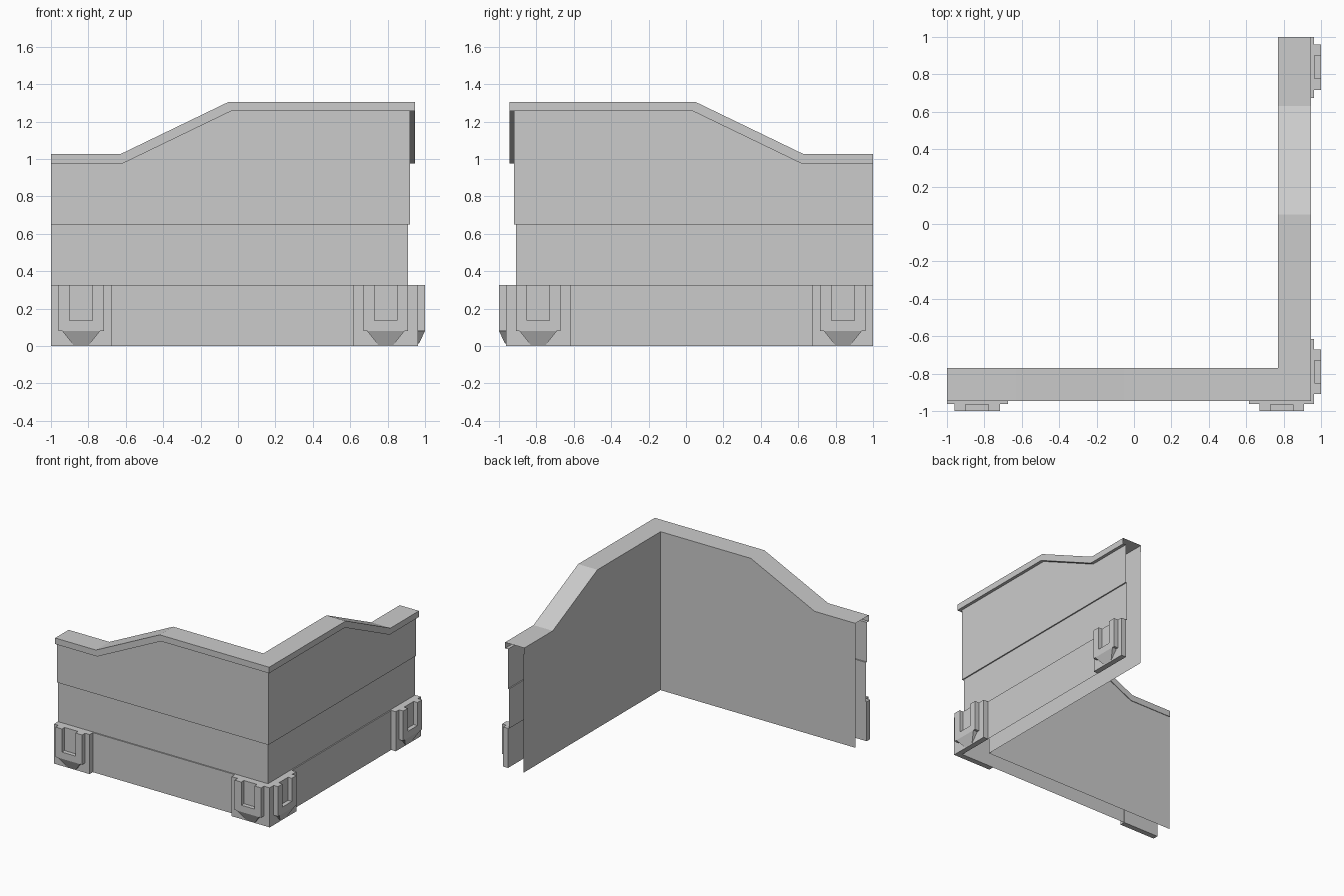
import bpy, bmesh

if "Cube" in bpy.data.objects:
    bpy.data.objects.remove(bpy.data.objects["Cube"])

BREAKS = [(-1.0, 1.025), (-0.63, 1.025), (-0.05, 1.305), (None, 1.305)]  # along-wall position, cap height
CAP = 0.05


def add_object(name, bm):
    me = bpy.data.meshes.new(name)
    bm.to_mesh(me)
    bm.free()
    ob = bpy.data.objects.new(name, me)
    bpy.context.collection.objects.link(ob)
    return ob


def place(u, d, z, side):
    """u runs along the wall, d is the outward distance; side 1 mirrors over the corner diagonal."""
    return (d, -u, z) if side else (u, -d, z)


def sweep(name, section):
    """Sweep an open section round the L. Each point is (d, z, follows_cap)."""
    stations = [(b, 0) for b in BREAKS] + [(b, 1) for b in reversed(BREAKS[:-1])]
    bm = bmesh.new()
    rows = []
    for (u, top), side in stations:
        row = []
        for d, z, follows in section:
            uu = d if u is None else u
            if follows and z < 0 and u is not None and u > -0.9:
                uu += 0.012
            row.append(bm.verts.new(place(uu, d, top + z if follows else z, side)))
        rows.append(row)
    for a, b in zip(rows, rows[1:]):
        for j in range(len(section) - 1):
            bm.faces.new((a[j], b[j], b[j + 1], a[j + 1]))
    return add_object(name, bm)


def prism(bm, outline, d0, d1, side):
    """Extrude a (u, z) outline from d0 out to d1."""
    back = [bm.verts.new(place(u, d0, z, side)) for u, z in outline]
    front = [bm.verts.new(place(u, d1, z, side)) for u, z in outline]
    bm.faces.new(back)
    bm.faces.new(front[::-1])
    n = len(outline)
    for i in range(n):
        k = (i + 1) % n
        bm.faces.new((back[i], front[i], front[k], back[k]))


def bracket(name, p0, p1, u0, u1, side):
    bm = bmesh.new()
    top = 0.325
    # backing plate
    prism(bm, [(p0, 0), (p1, 0), (p1, top), (p0, top)], 0.918, 0.962, side)
    # raised U-shaped block with a slot open at the top
    r0, r1 = u0 + 0.06, u1 - 0.06
    prism(bm, [(u0, top), (u0, 0.08), (u1, 0.08), (u1, top),
               (r1, top), (r1, 0.135), (r0, 0.135), (r0, top)], 0.962, 1.0, side)
    # slot floor, slightly proud of the plate
    prism(bm, [(r0, 0.135), (r1, 0.135), (r1, top), (r0, top)], 0.962, 0.966, side)
    # tapered foot below the block
    w0, w1 = u0 + 0.02, u1 - 0.02
    pts = [(w0, 1.0, 0.08), (w1, 1.0, 0.08), (w1, 0.962, 0.08), (w0, 0.962, 0.08),
           (u0 + 0.08, 0.964, 0.005), (u1 - 0.08, 0.964, 0.005)]
    v = [bm.verts.new(place(*p, side)) for p in pts]
    for f in ((0, 1, 5, 4), (0, 4, 3), (1, 2, 5), (2, 3, 4, 5), (0, 3, 2, 1)):
        bm.faces.new([v[i] for i in f])
    bmesh.ops.recalc_face_normals(bm, faces=bm.faces)
    return add_object(name, bm)


# stepped outer skin: base, recessed middle band, upper panel
sweep("outer_wall", [(0.92, 0, False), (0.92, 0.325, False), (0.91, 0.325, False),
                     (0.91, 0.65, False), (0.92, 0.65, False), (0.92, -CAP, True)])
# overhanging cap that follows the sloped top
sweep("wall_cap", [(0.92, -CAP, True), (0.945, -CAP, True), (0.945, 0, True),
                   (0.77, 0, True), (0.77, -CAP, True), (0.775, -CAP, True)])
# flat inner skin (ends and bottom stay open)
sweep("inner_wall", [(0.775, -CAP, True), (0.775, 0, False)])

# brackets on both wings: one at each end, one each side of the corner
for side, label in enumerate(("front", "right")):
    bracket(label + "_end_bracket", -1.0, -0.675, -0.96, -0.717, side)
    bracket(label + "_corner_bracket", 0.615, 0.918 if side else 0.962, 0.67, 0.91, side)
